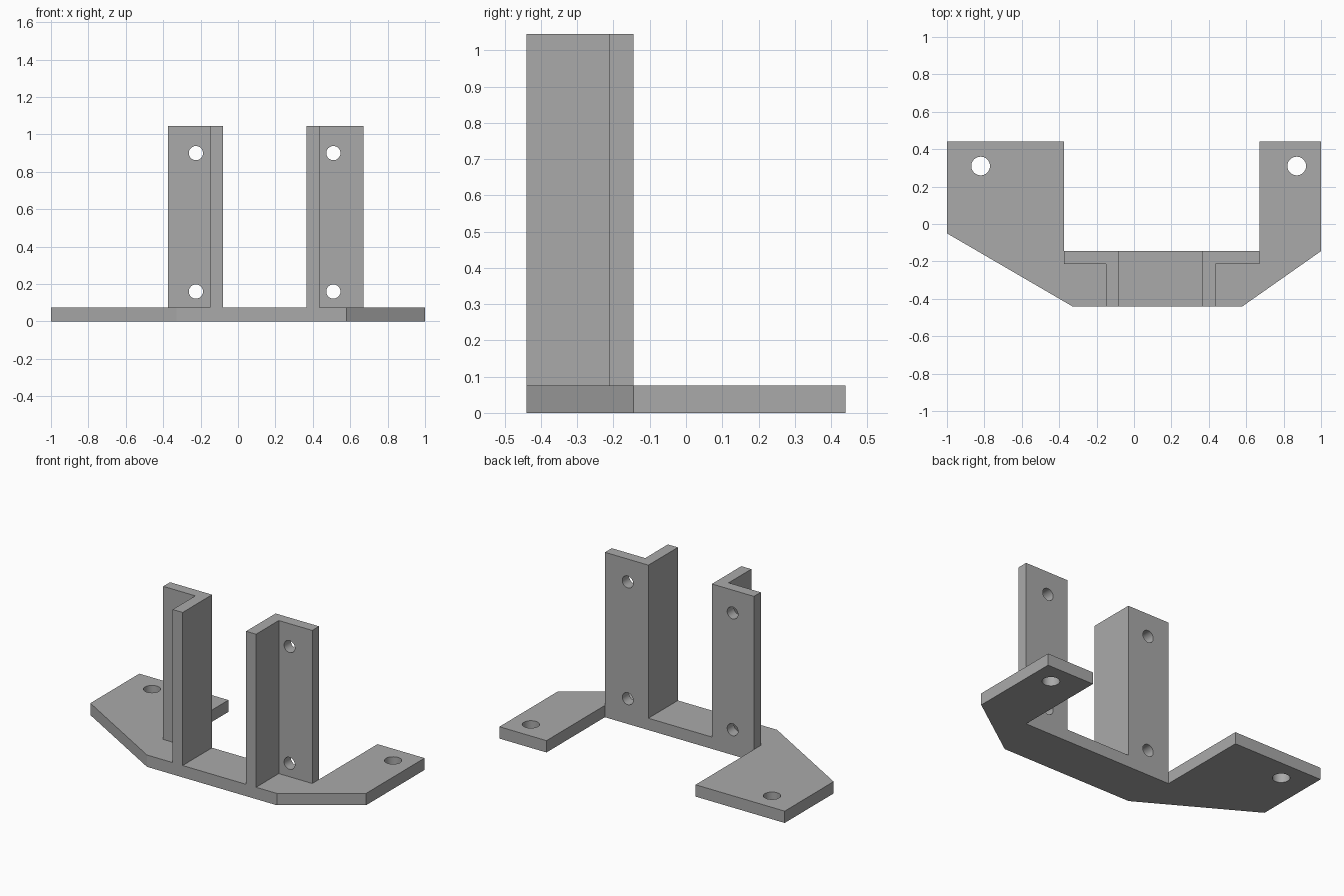
import bpy
import bmesh
import math
from mathutils import Vector

old = bpy.data.objects.get("Cube")
if old:
    bpy.data.objects.remove(old, do_unlink=True)

# Single grey finish
GREY = (0.4, 0.4, 0.4, 1.0)
grey = bpy.data.materials.new("plain_grey")
grey.use_nodes = True
grey.diffuse_color = GREY
grey.node_tree.nodes["Principled BSDF"].inputs["Base Color"].default_value = GREY

THICK = 0.075
TOP = 1.045
FRONT, INNER, BACK = -0.44, -0.145, 0.44


def prism(name, outline, z0, z1):
    """Extrude a flat outline upward from z0 to z1."""
    bm = bmesh.new()
    face = bm.faces.new([bm.verts.new((x, y, z0)) for x, y in outline])
    res = bmesh.ops.extrude_face_region(bm, geom=[face])
    verts = [g for g in res["geom"] if isinstance(g, bmesh.types.BMVert)]
    bmesh.ops.translate(bm, verts=verts, vec=Vector((0, 0, z1 - z0)))
    bmesh.ops.recalc_face_normals(bm, faces=bm.faces)
    mesh = bpy.data.meshes.new(name)
    bm.to_mesh(mesh)
    bm.free()
    obj = bpy.data.objects.new(name, mesh)
    bpy.context.collection.objects.link(obj)
    mesh.materials.append(grey)
    return obj


def drill(obj, centre, radius, along_y=False):
    """Cut one round bolt hole through a part."""
    rot = (math.pi / 2, 0, 0) if along_y else (0, 0, 0)
    bpy.ops.mesh.primitive_cylinder_add(vertices=32, radius=radius, depth=0.3,
                                        location=centre, rotation=rot)
    cutter = bpy.context.object
    cutter.hide_render = True
    cutter.data.materials.append(grey)
    mod = obj.modifiers.new("hole", 'BOOLEAN')
    mod.operation = 'DIFFERENCE'
    mod.solver = 'EXACT'
    mod.object = cutter
    bpy.context.view_layer.objects.active = obj
    bpy.ops.object.modifier_apply(modifier=mod.name)
    bpy.data.objects.remove(cutter, do_unlink=True)


# Base plate: front bridge with two feet reaching backwards
base = prism("base_plate", [
    (-1, BACK), (-1, -0.05), (-0.33, FRONT), (0.58, FRONT), (1, INNER),
    (1, BACK), (0.67, BACK), (0.67, INNER), (-0.375, INNER), (-0.375, BACK),
], 0, THICK)
for x in (-0.82, 0.87):
    drill(base, (x, 0.31, THICK / 2), 0.05)

# Angle posts: web runs to the front, flange with bolt holes points outward
parts = [base]
for name, web_in, web_out, tip, hole_x in (
        ("right_post", -0.08, -0.15, -0.375, -0.225),
        ("left_post", 0.365, 0.435, 0.67, 0.51)):
    flange = INNER - 0.068
    post = prism(name, [
        (web_in, FRONT), (web_out, FRONT), (web_out, flange),
        (tip, flange), (tip, INNER), (web_in, INNER),
    ], THICK, TOP)
    for z in (0.16, 0.9):
        drill(post, (hole_x, INNER, z), 0.038, along_y=True)
    parts.append(post)

# Smooth hole walls, crisp edges elsewhere
bpy.ops.object.select_all(action='DESELECT')
for part in parts:
    part.select_set(True)
bpy.context.view_layer.objects.active = base
bpy.ops.object.shade_smooth_by_angle(angle=math.radians(30))
